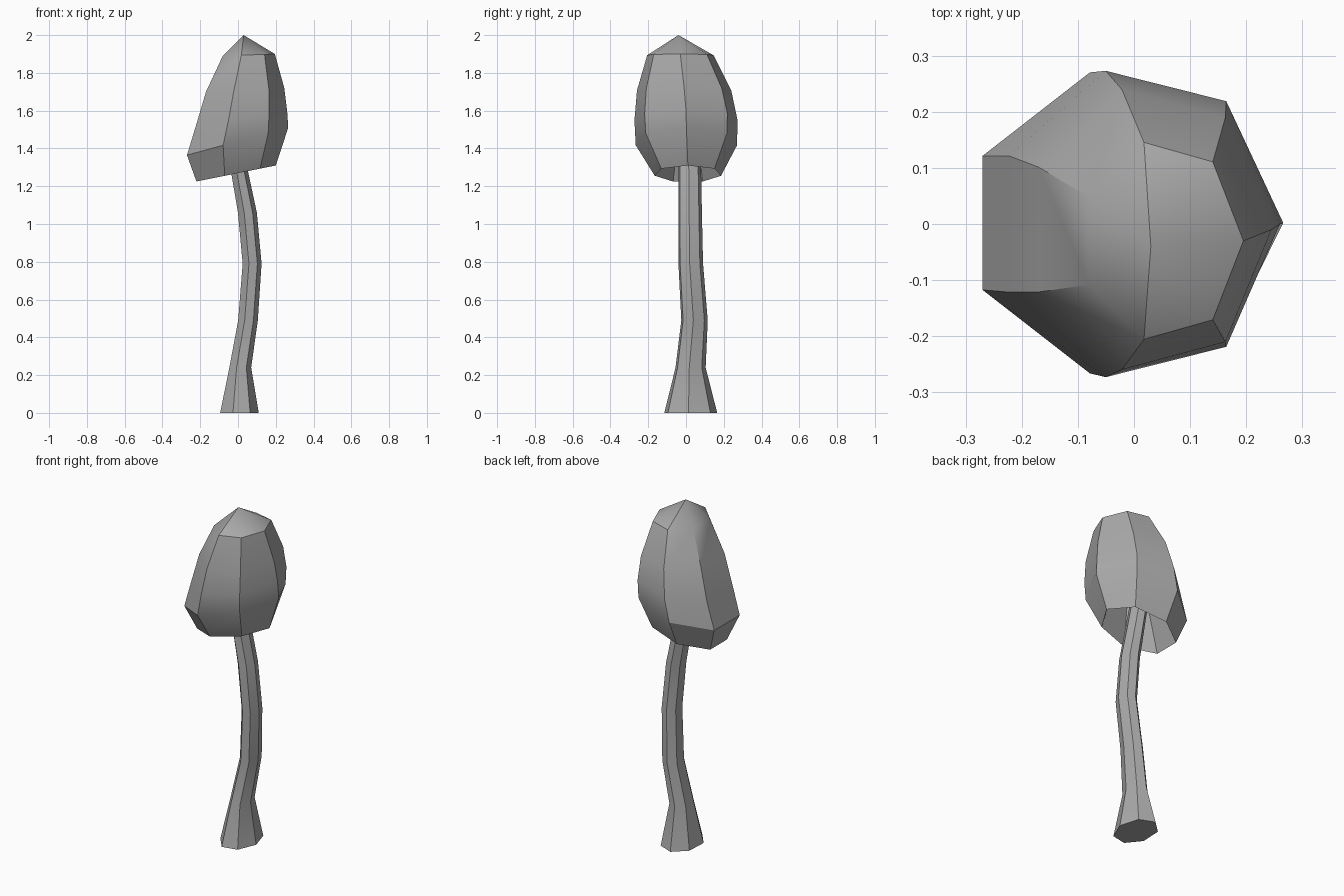
import bpy, bmesh
from math import sin, cos, radians, tau

old = bpy.data.objects.get("Cube")
if old:
    bpy.data.objects.remove(old, do_unlink=True)

SIDES = 7

grey = bpy.data.materials.new("plain grey")
grey.use_nodes = True
colour = (0.4, 0.4, 0.4, 1)
grey.diffuse_color = colour
grey.node_tree.nodes["Principled BSDF"].inputs["Base Color"].default_value = colour


def ring(bm, cx, cy, rx, ry, z_left, z_right, turn=0):
    """Seven-sided oval loop, tilted from its -x side to its +x side."""
    verts = []
    for i in range(SIDES):
        a = tau * i / SIDES + radians(turn)
        z = z_right - (1 - cos(a)) * (z_right - z_left) / 1.9
        verts.append(bm.verts.new((cx + rx * cos(a), cy + ry * sin(a), z)))
    return verts


def bridge(bm, low, high):
    for i in range(SIDES):
        j = (i + 1) % SIDES
        bm.faces.new((low[i], low[j], high[j], high[i]))


def finish(bm, name):
    bmesh.ops.recalc_face_normals(bm, faces=bm.faces)
    mesh = bpy.data.meshes.new(name)
    bm.to_mesh(mesh)
    bm.free()
    mesh.materials.append(grey)
    obj = bpy.data.objects.new(name, mesh)
    bpy.context.collection.objects.link(obj)
    bpy.ops.object.select_all(action='DESELECT')
    obj.select_set(True)
    bpy.context.view_layer.objects.active = obj
    bpy.ops.object.shade_smooth_by_angle(angle=radians(30))


# Stem: bent, flared at the foot, running up into the cap
bm = bmesh.new()
stem_rings = [  # centre x, centre y, radius x, radius y, height
    (0.004, 0.023, 0.106, 0.144, 0),
    (0.010, 0.023, 0.060, 0.082, 0.24),
    (0.051, 0.044, 0.054, 0.072, 0.49),
    (0.073, 0.024, 0.052, 0.067, 0.79),
    (0.048, 0.021, 0.052, 0.064, 1.06),
    (0.008, 0.019, 0.047, 0.062, 1.27),
    (-0.02, 0.018, 0.045, 0.060, 1.42),
]
loops = [ring(bm, cx, cy, rx, ry, z, z, -4) for cx, cy, rx, ry, z in stem_rings]
for low, high in zip(loops, loops[1:]):
    bridge(bm, low, high)
bm.faces.new(loops[0])
bm.faces.new(loops[-1])
finish(bm, "stem")

# Cap: hollow inside, widest near the tilted rim, pointed on top
bm = bmesh.new()
cap_rings = [  # centre x, centre y, radius x, radius y, left and right height
    (-0.01, 0.01, 0.14, 0.12, 1.46, 1.52),
    (-0.021, 0.01, 0.221, 0.180, 1.225, 1.31),
    (-0.016, 0.002, 0.282, 0.275, 1.365, 1.51),
    (0.006, 0.0, 0.254, 0.280, 1.52, 1.60),
    (0.027, -0.01, 0.218, 0.256, 1.70, 1.72),
    (0.050, -0.03, 0.145, 0.180, 1.89, 1.90),
]
loops = [ring(bm, *r) for r in cap_rings]
for low, high in zip(loops, loops[1:]):
    bridge(bm, low, high)
bm.faces.new(loops[0])
tip = bm.verts.new((0.03, -0.04, 2.0))
for i in range(SIDES):
    bm.faces.new((loops[-1][i], loops[-1][(i + 1) % SIDES], tip))
finish(bm, "cap")
